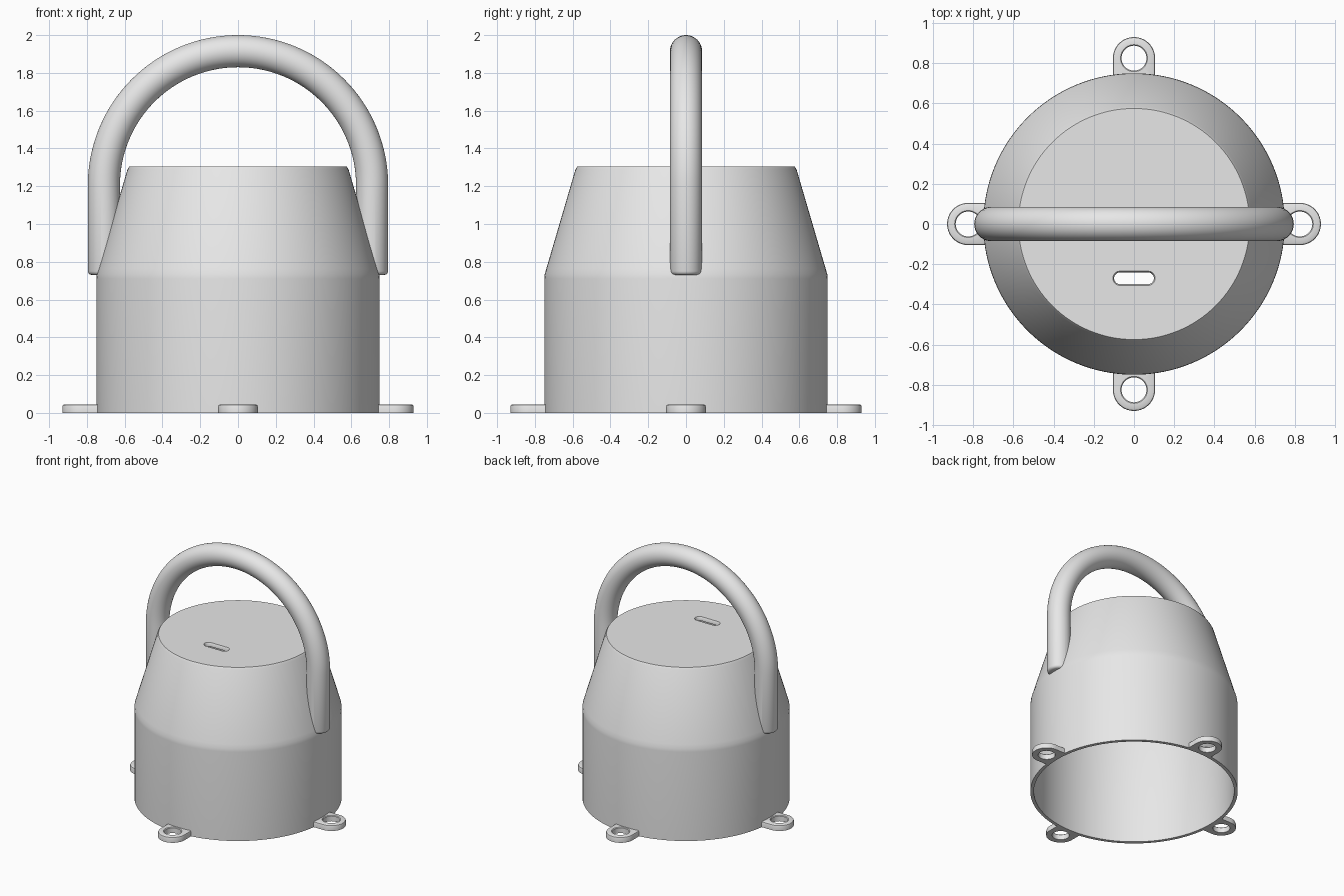
import bpy
import bmesh
from math import sin, cos, pi, radians
from mathutils import Vector, Matrix

cube = bpy.data.objects.get("Cube")
if cube:
    bpy.data.objects.remove(cube, do_unlink=True)

grey = bpy.data.materials.new("light grey")
grey.use_nodes = True
grey.diffuse_color = (0.8, 0.8, 0.8, 1)
grey.node_tree.nodes["Principled BSDF"].inputs["Base Color"].default_value = (0.8, 0.8, 0.8, 1)


def loft(name, rings, closed=False):
    """Skin a list of equal rings; cap the ends or join last to first."""
    bm = bmesh.new()
    loops = [[bm.verts.new(p) for p in ring] for ring in rings]
    n = len(loops[0])
    pairs = list(zip(loops, loops[1:]))
    if closed:
        pairs.append((loops[-1], loops[0]))
    else:
        bm.faces.new(loops[0])
        bm.faces.new(loops[-1])
    for a, b in pairs:
        for i in range(n):
            j = (i + 1) % n
            bm.faces.new((a[i], a[j], b[j], b[i]))
    bmesh.ops.recalc_face_normals(bm, faces=bm.faces[:])
    mesh = bpy.data.meshes.new(name)
    bm.to_mesh(mesh)
    bm.free()
    mesh.materials.append(grey)
    obj = bpy.data.objects.new(name, mesh)
    bpy.context.collection.objects.link(obj)
    return obj


def activate(obj):
    bpy.ops.object.select_all(action="DESELECT")
    obj.select_set(True)
    bpy.context.view_layer.objects.active = obj


def cut(obj, cutter):
    activate(obj)
    mod = obj.modifiers.new("cut", "BOOLEAN")
    mod.operation = "DIFFERENCE"
    mod.solver = "EXACT"
    mod.object = cutter
    bpy.ops.object.modifier_apply(modifier=mod.name)
    bpy.data.objects.remove(cutter, do_unlink=True)


def smooth(obj):
    activate(obj)
    bpy.ops.object.shade_smooth_by_angle(angle=radians(30))


def lathe(name, profile, sides=128):
    return loft(name, [[(r * cos(2 * pi * i / sides), r * sin(2 * pi * i / sides), z)
                        for i in range(sides)] for r, z in profile])


# Hollow shell: up the outside, across the lid, down the inside is a second skin
WALL = 0.025
outer = [(0.75, 0), (0.75, 0.71), (0.748, 0.735), (0.739, 0.765), (0.585, 1.29), (0.575, 1.305)]
shell = lathe("shell", outer)
cut(shell, lathe("cavity_cutter", [(0.75 - WALL, -0.1), (0.75 - WALL, 0.73), (0.56, 1.275)]))


# Slot through the lid, with a slightly eased upper edge
def slot_ring(r, z, half=0.07, count=24):
    pts = []
    for i in range(count):
        a = 2 * pi * (i + 0.5) / count
        pts.append(((half if cos(a) > 0 else -half) + r * cos(a), -0.27 + r * sin(a), z))
    return pts


cut(shell, loft("slot_cutter", [slot_ring(0.029, 1.2), slot_ring(0.029, 1.293),
                                slot_ring(0.036, 1.306), slot_ring(0.036, 1.35)]))
smooth(shell)

# Arched carrying handle, swept along legs and a half circle
TUBE, ARC, SPRING, FOOT = 0.085, 0.71, 1.205, 0.73


def tube_ring(centre, tilt, r, sides=40):
    turn = Matrix.Rotation(-tilt, 3, "Y")
    return [centre + turn @ Vector((r * cos(2 * pi * i / sides), r * sin(2 * pi * i / sides), 0))
            for i in range(sides)]


foot = [(0.065, 0), (0.075, 0.003), (0.082, 0.01), (TUBE, 0.02)]
rings = [tube_ring(Vector((ARC, 0, FOOT + h)), 0, r) for r, h in foot]
for i in range(65):
    a = pi * i / 64
    rings.append(tube_ring(Vector((ARC * cos(a), 0, SPRING + ARC * sin(a))), a, TUBE))
rings += [tube_ring(Vector((-ARC, 0, FOOT + h)), pi, r) for r, h in reversed(foot)]
handle = loft("handle", rings)
# Trim the feet where they would poke into the hollow shell
cut(handle, lathe("handle_trim", [(r - 0.012, z) for r, z in outer]))
smooth(handle)


# Four mounting lugs with round holes
def lug_ring(size, z, square, angle, count=64):
    turn = Matrix.Rotation(angle, 3, "Z")
    pts = []
    for i in range(count):
        a = 2 * pi * i / count
        x, y = cos(a), sin(a)
        if square and x < 0:
            k = max(abs(x), abs(y))
            x, y = 0.86 * x / k, y / k
        pts.append(turn @ Vector((0.825 + size * x, size * y, z)))
    return pts


lug_profile = [(0.105, 0, True), (0.105, 0.033, True), (0.102, 0.041, True), (0.094, 0.045, True),
               (0.067, 0.045, False), (0.062, 0.04, False), (0.062, 0, False)]
for k, side in enumerate(("left", "back", "right", "front")):
    smooth(loft(side + "_lug", [lug_ring(s, z, q, k * pi / 2) for s, z, q in lug_profile], closed=True))
